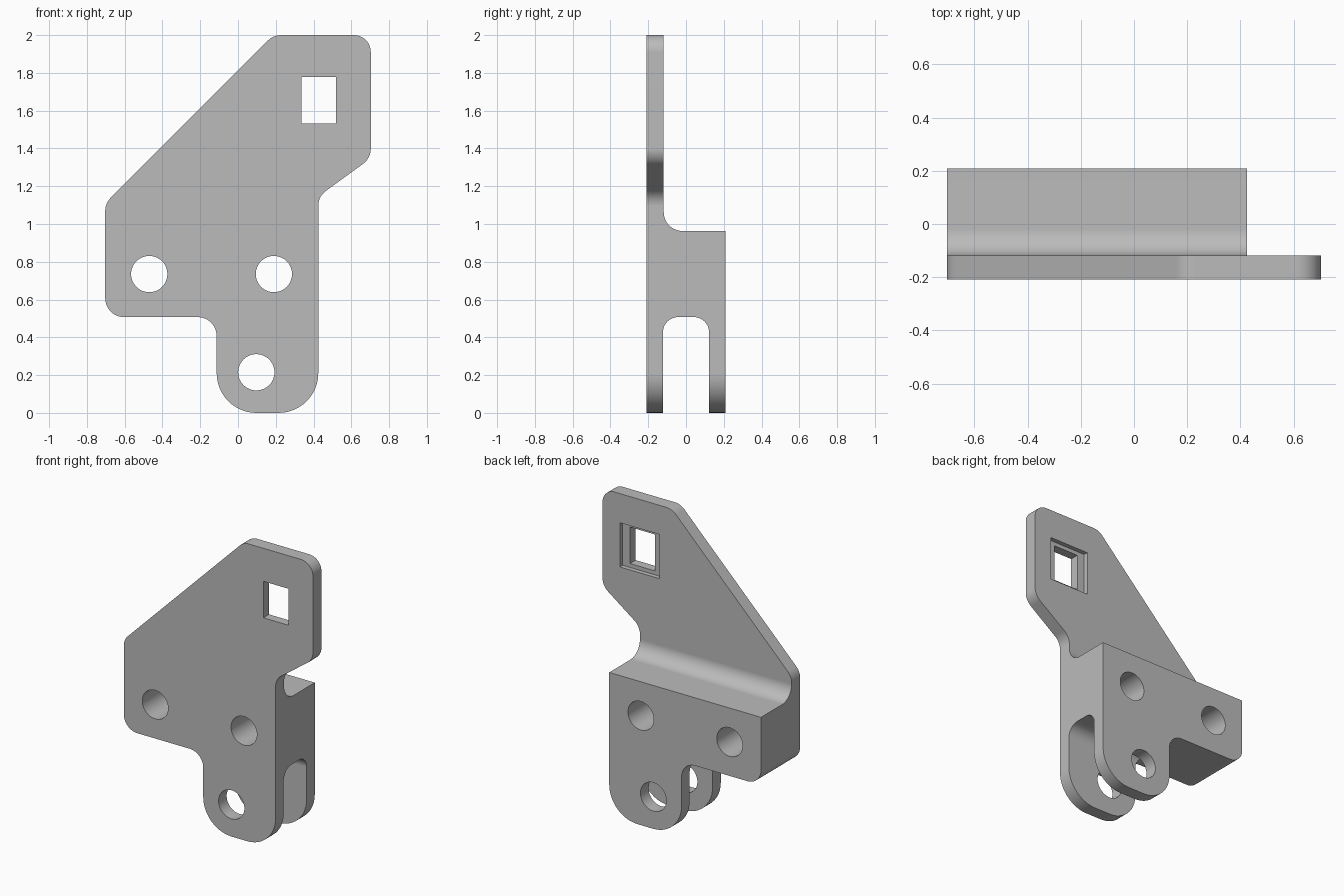
import bpy, bmesh
from math import cos, sin, tan, pi
from mathutils import Vector

cube = bpy.data.objects.get("Cube")
if cube:
    bpy.data.objects.remove(cube, do_unlink=True)

grey = bpy.data.materials.new("plain grey")
grey.use_nodes = True
colour = (0.5, 0.5, 0.5, 1)
grey.diffuse_color = colour
grey.node_tree.nodes["Principled BSDF"].inputs["Base Color"].default_value = colour


def rounded(corners, steps=12):
    """Outline from (u, v, radius) corners, each replaced by a tangent arc."""
    points = []
    for i, (u, v, r) in enumerate(corners):
        p = Vector((u, v))
        if not r:
            points.append(p)
            continue
        a = (Vector(corners[i - 1][:2]) - p).normalized()
        b = (Vector(corners[(i + 1) % len(corners)][:2]) - p).normalized()
        half = a.angle(b) / 2
        centre = p + (a + b).normalized() * r / sin(half)
        start = p + a * r / tan(half) - centre
        end = p + b * r / tan(half) - centre
        sweep = pi - 2 * half
        for k in range(steps + 1):
            t = k / steps
            points.append(centre + (start * sin((1 - t) * sweep) + end * sin(t * sweep)) / sin(sweep))
    return points


def prism(name, points, axis, low, high):
    """Extrude an outline along x (outline in y, z) or y (outline in x, z)."""
    bm = bmesh.new()
    place = (lambda p, d: (d, p[0], p[1])) if axis == "x" else (lambda p, d: (p[0], d, p[1]))
    face = bm.faces.new([bm.verts.new(place(p, low)) for p in points])
    shift = Vector(place((0, 0), high - low))
    top = bmesh.ops.extrude_face_region(bm, geom=[face])["geom"]
    bmesh.ops.translate(bm, vec=shift, verts=[e for e in top if isinstance(e, bmesh.types.BMVert)])
    bmesh.ops.recalc_face_normals(bm, faces=bm.faces)
    mesh = bpy.data.meshes.new(name)
    bm.to_mesh(mesh)
    bm.free()
    mesh.materials.append(grey)
    obj = bpy.data.objects.new(name, mesh)
    bpy.context.collection.objects.link(obj)
    return obj


def combine(target, tool, operation):
    """Apply a boolean and discard its tool."""
    mod = target.modifiers.new("cut", "BOOLEAN")
    mod.object, mod.operation, mod.solver = tool, operation, "EXACT"
    bpy.context.view_layer.objects.active = target
    bpy.ops.object.modifier_apply(modifier=mod.name)
    bpy.data.objects.remove(tool, do_unlink=True)


def box(u0, u1, v0, v1):
    return [(u0, v0), (u1, v0), (u1, v1), (u0, v1)]


# Front outline of the whole bracket
shelf = 0.507
outline = rounded([
    (0.187, 2, 0.1), (0.703, 2, 0.09), (0.703, 1.348, 0.1), (0.425, 1.146, 0.1),
    (0.425, 0, 0.21), (-0.113, 0, 0.21), (-0.113, shelf, 0.1),
    (-0.703, shelf, 0.1), (-0.703, 1.11, 0.1)])
bracket = prism("bracket", outline, "y", -0.4, 0.4)

# Side profile: thin upright plate with a filleted thick block below
side = rounded([
    (-0.208, -0.1, 0), (0.208, -0.1, 0), (0.208, 0.963, 0),
    (-0.118, 0.963, 0.1), (-0.118, 2.1, 0), (-0.208, 2.1, 0)])
combine(bracket, prism("side_profile", side, "x", -1, 1), "INTERSECT")

# Slot between the two clevis ears
slot = rounded([(-0.122, -0.1, 0), (0.122, -0.1, 0), (0.122, shelf, 0.08), (-0.122, shelf, 0.08)])
combine(bracket, prism("ear_slot", slot, "x", -0.213, 0.6), "DIFFERENCE")

# Bolt holes and pin hole
for x, z in ((-0.47, 0.735), (0.19, 0.735), (0.097, 0.215)):
    ring = [(x + 0.096 * cos(2 * pi * k / 48), z + 0.096 * sin(2 * pi * k / 48)) for k in range(48)]
    combine(bracket, prism("hole", ring, "y", -0.5, 0.5), "DIFFERENCE")

# Rectangular window with a shallow recess on the back of the plate
combine(bracket, prism("window", box(0.335, 0.52, 1.533, 1.778), "y", -0.5, 0.5), "DIFFERENCE")
combine(bracket, prism("recess", box(0.28, 0.575, 1.507, 1.804), "y", -0.148, 0.5), "DIFFERENCE")

# Smooth arcs with crisp edges
bpy.ops.object.select_all(action="DESELECT")
bracket.select_set(True)
bpy.context.view_layer.objects.active = bracket
bpy.ops.object.shade_smooth_by_angle(angle=pi / 6)
weighted = bracket.modifiers.new("even shading", "WEIGHTED_NORMAL")
weighted.keep_sharp = True
